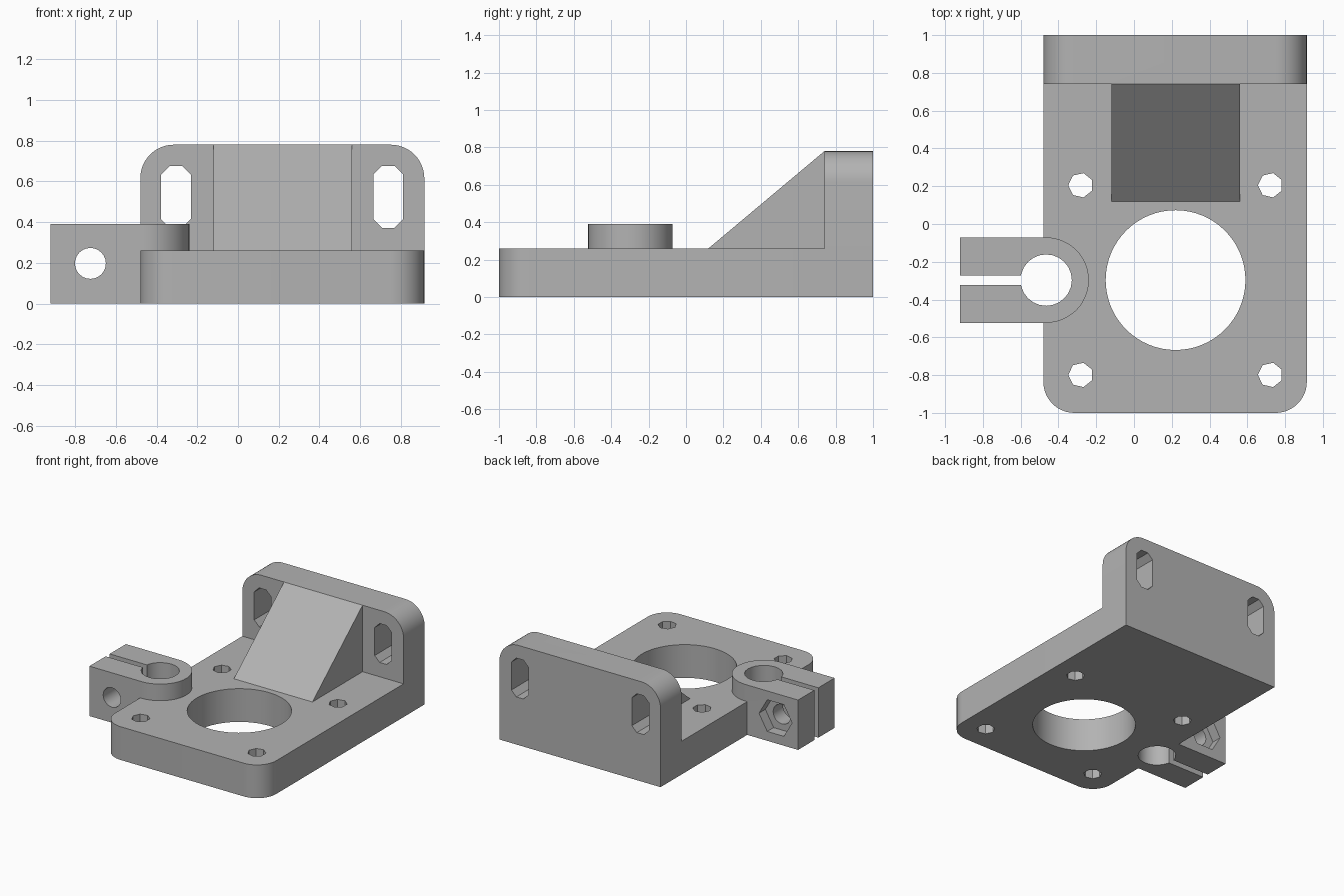
import bpy, bmesh
from math import sin, cos, pi, radians

scene = bpy.context.scene
cube = bpy.data.objects.get("Cube")
if cube:
    bpy.data.objects.remove(cube, do_unlink=True)

grey = bpy.data.materials.new("plain grey")
grey.use_nodes = True
grey.diffuse_color = (0.45, 0.45, 0.45, 1)
grey.node_tree.nodes["Principled BSDF"].inputs["Base Color"].default_value = (0.45, 0.45, 0.45, 1)


def arc(cx, cy, r, start, end, steps):
    """Points along an arc, angles in degrees."""
    angles = [radians(start + (end - start) * i / steps) for i in range(steps + 1)]
    return [(cx + r * cos(a), cy + r * sin(a)) for a in angles]


def circle(cx, cy, r, sides, start=0):
    return arc(cx, cy, r, start, start + 360, sides)[:-1]


def prism(name, outline, axis, low, high):
    """Extrude a 2D outline along the given axis."""
    place = {"x": lambda u, v, w: (w, u, v),
             "y": lambda u, v, w: (u, w, v),
             "z": lambda u, v, w: (u, v, w)}[axis]
    bm = bmesh.new()
    rings = [[bm.verts.new(place(u, v, w)) for u, v in outline] for w in (low, high)]
    n = len(outline)
    for ring in rings:
        bm.faces.new(ring)
    for i in range(n):
        j = (i + 1) % n
        bm.faces.new((rings[0][i], rings[0][j], rings[1][j], rings[1][i]))
    bmesh.ops.recalc_face_normals(bm, faces=bm.faces)
    mesh = bpy.data.meshes.new(name)
    bm.to_mesh(mesh)
    bm.free()
    mesh.materials.append(grey)
    obj = bpy.data.objects.new(name, mesh)
    scene.collection.objects.link(obj)
    return obj


def combine(body, tool, operation):
    """Apply an exact boolean and remove the tool."""
    mod = body.modifiers.new(tool.name, "BOOLEAN")
    mod.object, mod.operation, mod.solver = tool, operation, "EXACT"
    bpy.context.view_layer.objects.active = body
    bpy.ops.object.modifier_apply(modifier=mod.name)
    bpy.data.objects.remove(tool, do_unlink=True)


LEFT, RIGHT, R = -0.48, 0.915, 0.165
BASE, TOP = 0.26, 0.78
HUB_X, HUB_Y = -0.465, -0.297
CX, CY = 0.22, -0.297

# Base plate with rounded front corners
bracket = prism("mounting_bracket",
                arc(LEFT + R, -1 + R, R, 180, 270, 12)
                + arc(RIGHT - R, -1 + R, R, 270, 360, 12)
                + [(RIGHT, 1), (LEFT, 1)], "z", 0, BASE)

# Upright back wall with rounded top corners
wall = prism("back_wall",
             [(LEFT, 0), (RIGHT, 0)]
             + arc(RIGHT - R, TOP - R, R, 0, 90, 12)
             + arc(LEFT + R, TOP - R, R, 90, 180, 12), "y", 0.74, 1)

# Sloped gusset, sunk into plate and wall
gusset = prism("gusset", [(0.12, 0.2), (0.12, BASE), (0.74, TOP), (0.8, 0.7), (0.8, 0.2)],
               "x", -0.12, 0.56)

# Rod clamp with a round inner end
clamp = prism("rod_clamp",
              arc(HUB_X, HUB_Y, 0.226, -90, 90, 24)
              + [(-0.92, HUB_Y + 0.226), (-0.92, HUB_Y - 0.226)], "z", 0, 0.39)

for part in (wall, gusset, clamp):
    combine(bracket, part, "UNION")

# Large bore, clamp bore, slit, bolt hole and nut pocket
cutters = [
    prism("main_bore", circle(CX, CY, 0.37, 64), "z", -0.1, 0.5),
    prism("clamp_bore", circle(HUB_X, HUB_Y, 0.136, 24), "z", -0.1, 0.5),
    prism("clamp_slit", [(-1, HUB_Y - 0.025), (HUB_X, HUB_Y - 0.025),
                         (HUB_X, HUB_Y + 0.025), (-1, HUB_Y + 0.025)], "z", -0.1, 0.5),
    prism("bolt_hole", circle(-0.725, 0.197, 0.076, 24), "y", -0.7, 0.1),
    prism("nut_pocket", circle(-0.725, 0.197, 0.143, 6), "y", -0.15, 0.1),
]

# Four plate screw holes
for sx in (-1, 1):
    for sy in (-1, 1):
        cutters.append(prism("screw_hole", circle(CX + sx * 0.502, CY + sy * 0.502, 0.066, 7, 180),
                             "z", -0.1, 0.5))

# Two wall slots with faceted ends
for x in (-0.305, 0.738):
    r = 0.073 / cos(pi / 8)
    slot = arc(x, 0.603, r, 22.5, 157.5, 3) + arc(x, 0.445, r, 202.5, 337.5, 3)
    cutters.append(prism("wall_slot", slot, "y", 0.6, 1.1))

for cutter in cutters:
    combine(bracket, cutter, "DIFFERENCE")

# Smooth the rounds, keep the edges crisp
bpy.ops.object.select_all(action="DESELECT")
bracket.select_set(True)
bpy.context.view_layer.objects.active = bracket
bpy.ops.object.shade_smooth_by_angle(angle=radians(30))
